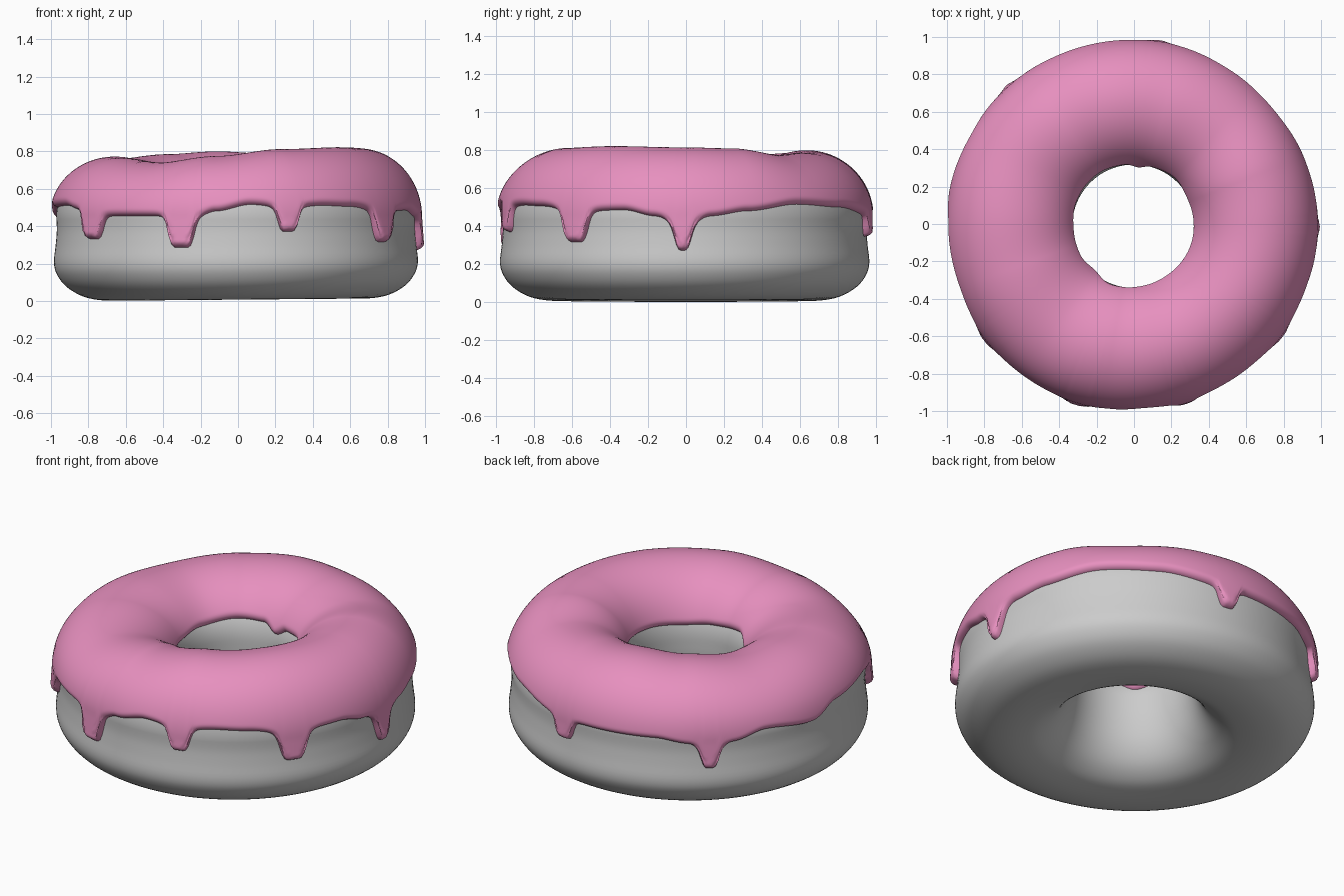
import bpy, bmesh, math
from math import sin, cos, pi, radians, hypot, asin, sqrt

if "Cube" in bpy.data.objects:
    bpy.data.objects.remove(bpy.data.objects["Cube"])

R0, ZB, T = 0.65, 0.45, 0.034        # tube centre radius, equator height, icing thickness
A_OUT, A_IN = 0.304, 0.320           # dough half widths outside / inside
SEG = 480

# smooth periodic height tables: (angle in degrees, height)
TOP = [(-160, .765), (-128, .74), (-100, .775), (-70, .812), (-35, .822), (0, .815), (22, .81),
       (48, .775), (75, .787), (100, .80), (125, .785), (155, .762), (178, .772)]
HEM = [(-180, .50), (-160, .51), (-150, .49), (-132, .455), (-103, .455), (-97, .48), (-86, .515),
       (-74, .50), (-62, .51), (-52, .505), (-37, .48), (-20, .485), (-10, .455), (0, .43), (8, .455),
       (20, .48), (38, .515), (58, .50), (80, .46), (115, .46), (126, .435), (133, .40),
       (140, .435), (151, .476), (169, .445)]
INNER_HEM = [(-170, .53), (-150, .53), (-131, .50), (-110, .55), (-80, .54), (-55, .53), (-20, .54),
             (20, .54), (50, .56), (72, .555), (85, .52), (100, .565), (124, .57), (160, .55)]
# drips: angle, tip height, half width, squareness
DRIPS = [(-142, .33, .080, 6), (-108, .283, .074, 7), (-74, .37, .060, 6), (-37, .315, .078, 6),
         (-1, .27, .052, 4), (82, .345, .060, 6), (132.6, .285, .052, 5)]


def table(knots, deg):
    pts = [(knots[-1][0] - 360, knots[-1][1])] + knots + [(knots[0][0] + 360, knots[0][1])]
    for (a, za), (b, zb) in zip(pts, pts[1:]):
        if a <= deg <= b:
            f = (deg - a) / (b - a)
            return za + (zb - za) * f * f * (3 - 2 * f)
    return knots[0][1]


def hem(deg):
    z = base = table(HEM, deg)
    for a, tip, w, power in DRIPS:
        d = abs((deg - a + 180) % 360 - 180)
        z -= (base - tip) / (1 + (radians(d) / w) ** power)
    return z


def section(h, phi):
    """Dough point and outward normal in the (r, z) plane; phi < 0 runs down the outer wall."""
    if phi < 0:
        return R0 + A_OUT, ZB + h * phi, 1, 0
    a = A_OUT if phi < pi / 2 else A_IN
    nr, nz = cos(phi) / a, sin(phi) / h
    n = hypot(nr, nz)
    return R0 + a * cos(phi), ZB + h * sin(phi), nr / n, nz / n


def uneven(r, t):
    """Slightly irregular ring: a little wider to the left and front, hole nudged forward."""
    f = min(max((r - .34) / .62, 0), 1)
    return r + f * (.007 - .011 * cos(t) - .007 * sin(t)) - (1 - f) * .012 * sin(t)


def spin_mesh(name, columns, mat, closed):
    """Join columns of (r, z) points placed round the z axis into one smooth skin."""
    bm = bmesh.new()
    n, rows = len(columns), len(columns[0])
    grid = []
    for i, col in enumerate(columns):
        t = 2 * pi * i / n - pi
        grid.append([bm.verts.new((uneven(r, t) * cos(t), uneven(r, t) * sin(t), z)) for r, z in col])
    for i in range(n):
        a, b = grid[i], grid[(i + 1) % n]
        for j in range(rows if closed else rows - 1):
            k = (j + 1) % rows
            bm.faces.new((a[j], b[j], b[k], a[k])).smooth = True
    me = bpy.data.meshes.new(name)
    bm.to_mesh(me)
    bm.free()
    me.materials.append(mat)
    ob = bpy.data.objects.new(name, me)
    bpy.context.collection.objects.link(ob)
    return ob


def material(name, col):
    m = bpy.data.materials.new(name)
    m.diffuse_color = (*col, 1)
    m.use_nodes = True
    m.node_tree.nodes["Principled BSDF"].inputs["Base Color"].default_value = m.diffuse_color
    return m


grey = material("dough_grey", (.60, .60, .60))
pink = material("icing_pink", (.83, .29, .54))

# dough: half-ellipse top, soft flat-bottomed lower profile
LOW = [(.330, .45), (.336, .33), (.367, .20), (.425, .10), (.505, .038), (.59, .014), (.70, .008),
       (.81, .028), (.90, .08), (.95, .145), (.966, .21), (.957, .30), (.951, .38), (.954, .45)]
low = []
for i in range(len(LOW) - 1):
    p0, p1, p2 = LOW[max(i - 1, 0)], LOW[i], LOW[i + 1]
    p3 = LOW[min(i + 2, len(LOW) - 1)]
    for s in range(4):
        t = s / 4
        low.append(tuple(.5 * (2 * b + (c - a) * t + (2 * a - 5 * b + 4 * c - d) * t * t
                               + (3 * b - a - 3 * c + d) * t ** 3)
                         for a, b, c, d in zip(p0, p1, p2, p3)))
cols = []
for i in range(160):
    deg = 360 * i / 160 - 180
    h = table(TOP, deg) - T - ZB
    tilt = .006 * cos(radians(deg))          # base sits a touch lower on the left
    cols.append([section(h, pi * k / 40)[:2] for k in range(40)]
                + [(r, max(z + tilt * (.45 - z) / .45, 0)) for r, z in low])
spin_mesh("dough", cols, grey, True)

# icing: skin over the dough with a rounded, dripping hem
degs = [360 * i / SEG - 180 for i in range(SEG)]
outer = [hem(d) for d in degs]
inner = [table(INNER_HEM, d) for d in degs]
ROWS, step = 64, 2 * pi / SEG
cols = []
for i, deg in enumerate(degs):
    h = table(TOP, deg) - T - ZB
    lo = (outer[i] - ZB) / h
    start = asin(lo) if lo > 0 else lo
    end = pi - asin((inner[i] - ZB) / h)
    col = []
    for k in range(ROWS + 1):
        phi = start + (end - start) * (1 - cos(pi * k / ROWS)) / 2
        r, z, nr, nz = section(h, phi)
        edge, rad = (outer, .97) if phi < pi / 2 else (inner, .33)
        # distance to the nearest bit of the hem gives the rounded lip
        d = min(hypot(j * step * rad, z - edge[(i + j) % SEG]) for j in range(-8, 9))
        if k in (0, ROWS):
            d = 0
        q = 1 - min(d / T, 1)
        off = (T + .008) * sqrt(1 - q * q) - .008
        if phi < 0:
            off += .012 * min(-phi * 2, 1) * (1 - q)
        col.append((r + nr * off, z + nz * off))
    cols.append(col)
spin_mesh("icing", cols, pink, False)
